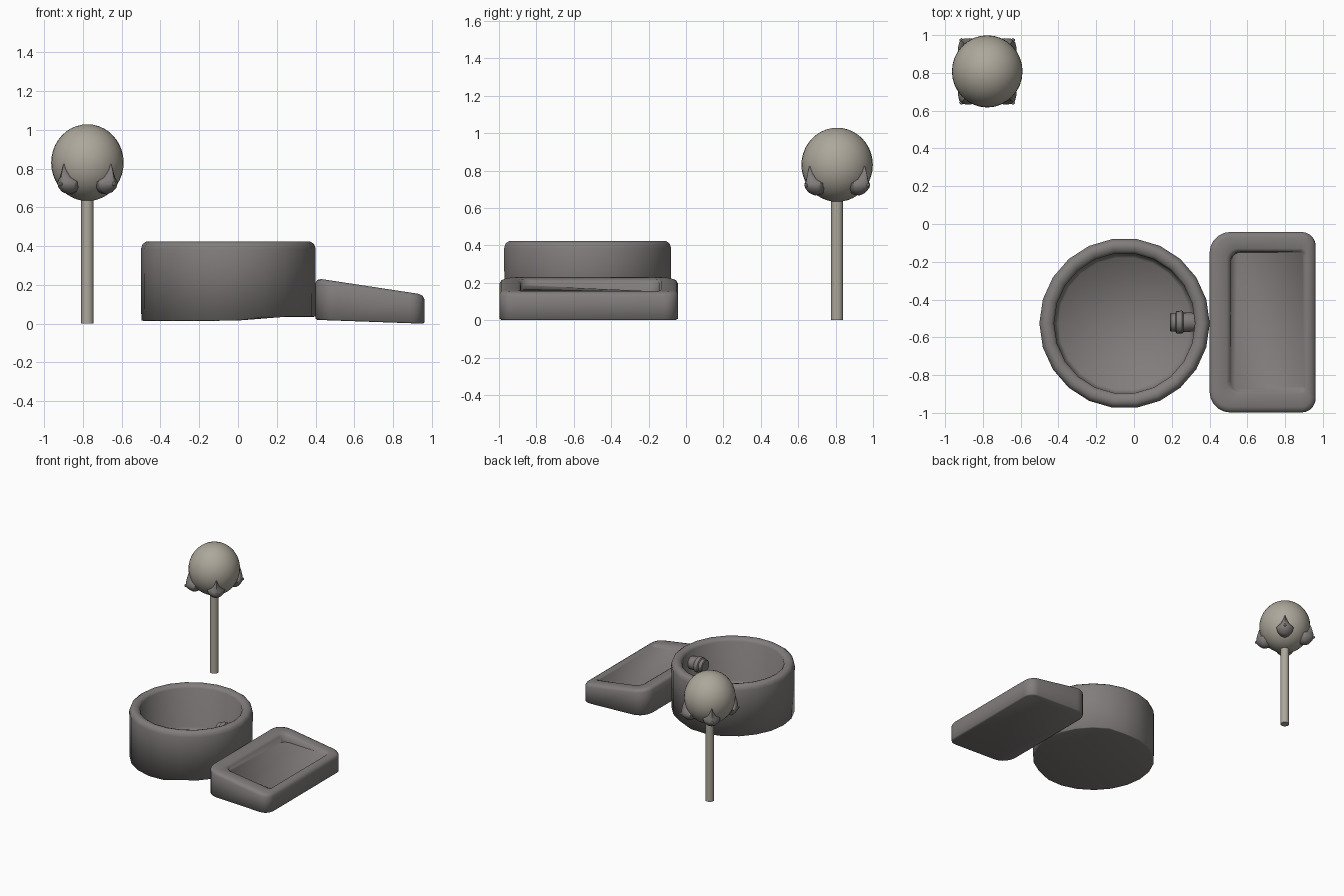
import bpy, bmesh, math
from mathutils import Vector, Matrix

if "Cube" in bpy.data.objects:
    bpy.data.objects.remove(bpy.data.objects["Cube"], do_unlink=True)


def material(name, rgb):
    m = bpy.data.materials.new(name)
    m.use_nodes = True
    m.diffuse_color = (*rgb, 1)
    m.node_tree.nodes["Principled BSDF"].inputs["Base Color"].default_value = (*rgb, 1)
    return m


GREY = material("warm grey", (0.22, 0.205, 0.2))
BEIGE = material("pale stone", (0.42, 0.39, 0.33))


def finish(bm, name, mat, angle=40):
    bmesh.ops.recalc_face_normals(bm, faces=bm.faces)
    me = bpy.data.meshes.new(name)
    bm.to_mesh(me)
    bm.free()
    ob = bpy.data.objects.new(name, me)
    bpy.context.collection.objects.link(ob)
    me.materials.append(mat)
    bpy.ops.object.select_all(action='DESELECT')
    ob.select_set(True)
    bpy.context.view_layer.objects.active = ob
    bpy.ops.object.shade_smooth_by_angle(angle=math.radians(angle))
    return ob


def loft(rings, name, mat, angle=40):
    """Skin a list of equal-length point rings and cap both ends."""
    bm = bmesh.new()
    loops = [[bm.verts.new(p) for p in ring] for ring in rings]
    n = len(loops[0])
    for a, b in zip(loops, loops[1:]):
        for i in range(n):
            j = (i + 1) % n
            bm.faces.new((a[i], a[j], b[j], b[i]))
    bm.faces.new(loops[0])
    bm.faces.new(loops[-1])
    return finish(bm, name, mat, angle)


def lathe(profile, sides, place, name, mat, angle=40):
    """Turn (radius, height) pairs around local z, then place them."""
    rings = []
    for r, h in profile:
        turns = [math.tau * i / sides for i in range(sides)]
        rings.append([place @ Vector((r * math.cos(t), r * math.sin(t), h)) for t in turns])
    return loft(rings, name, mat, angle)


# Round pool with a rounded rim; the underside lifts towards +x
pool = lathe([(0.44, 0.015), (0.449, 0.018), (0.451, 0.385), (0.443, 0.41), (0.425, 0.423),
              (0.405, 0.423), (0.385, 0.415), (0.373, 0.4), (0.371, 0.09), (0.35, 0.06)],
             22, Matrix.Translation((-0.05, -0.526, 0)), "round_pool", GREY, 80)
for v in pool.data.vertices:
    if v.co.z < 0.04:
        v.co.z += 0.02 * min(max(v.co.x / 0.1, 0), 1)

# Water nozzle on the inner wall
lathe([(0.045, 0.19), (0.05, 0.195), (0.05, 0.22), (0.06, 0.225),
       (0.061, 0.255), (0.052, 0.262), (0.05, 0.31), (0.04, 0.335)],
      16, Matrix.Translation((0, -0.52, 0.31)) @ Matrix.Rotation(math.pi / 2, 4, 'Y'),
      "water_nozzle", GREY, 35)


# Sloping tray: rounded rectangles stacked between tilted planes
def rounded_rect(x0, x1, y0, y1, r_left, r_right, height):
    pts = []
    corners = [(x1, y1, r_right, 0), (x0, y1, r_left, 1), (x0, y0, r_left, 2), (x1, y0, r_right, 3)]
    for x, y, r, q in corners:
        cx = x - r if x == x1 else x + r
        cy = y - r if y == y1 else y + r
        for k in range(6):
            a = (q + k / 5) * math.pi / 2
            px, py = cx + r * math.cos(a), cy + r * math.sin(a)
            pts.append((px, py, height(px, py)))
    return pts


def tilt(z_left, z_right):
    return lambda x, y: z_left + (z_right - z_left) * (x - 0.4) / 0.56


def tray_floor(x, y):
    """Shallow floor, highest at the front inner corner."""
    u, v = (0.9 - x) / 0.38, (-0.15 - y) / 0.73
    return 0.146 + u * (0.008 + 0.035 * v)


def tray_ring(inset, height):
    return rounded_rect(0.4 + inset, 0.962 - inset, -0.998 + inset, -0.042 - inset,
                        0.11 - inset, 0.075 - inset, height)


loft([tray_ring(0.01, tilt(0.02, 0.0)),
      tray_ring(0, tilt(0.026, 0.006)),
      tray_ring(0, tilt(0.212, 0.127)),
      tray_ring(0.01, tilt(0.228, 0.143)),
      tray_ring(0.03, tilt(0.235, 0.15)),
      rounded_rect(0.49, 0.915, -0.9, -0.13, 0.06, 0.03, tilt(0.235, 0.15)),
      rounded_rect(0.51, 0.905, -0.885, -0.145, 0.055, 0.025, tilt(0.222, 0.147)),
      rounded_rect(0.515, 0.9, -0.88, -0.15, 0.05, 0.02, tray_floor)],
     "sloping_tray", GREY, 80)

# Lamp pole and globe
CENTRE = Vector((-0.777, 0.808, 0.831))
RADIUS = Vector((0.187, 0.191, 0.198))
lathe([(0.032, 0), (0.032, 0.66)], 16, Matrix.Translation((CENTRE.x, CENTRE.y, 0)), "lamp_pole", BEIGE)
bm = bmesh.new()
bmesh.ops.create_uvsphere(bm, u_segments=32, v_segments=20, radius=1,
                          matrix=Matrix.Translation(CENTRE) @ Matrix.Diagonal((*RADIUS, 1)))
finish(bm, "lamp_globe", BEIGE)

# Four teardrop petals: the tip lies on the globe, the rounded lower part stands proud
HALF = [(0, 0.095), (0.014, 0.055), (0.032, 0.022), (0.064, 0.0), (0.056, -0.032), (0.03, -0.056), (0, -0.066)]
OUTLINE = HALF + [(-t, z) for t, z in HALF[-2:0:-1]]
DROP = -0.098
CORNERS = {"back_left": (1, 1), "back_right": (-1, 1), "front_right": (-1, -1), "front_left": (1, -1)}
for name, (sx, sy) in CORNERS.items():
    out = Vector((sx * 0.64, sy * 0.77, 0)).normalized()
    side = Vector((-out.y, out.x, 0))

    def place(t, z, reach):
        return CENTRE + out * reach + side * t + Vector((0, 0, z + DROP))

    def inside(t, z):
        return math.sqrt(0.19 ** 2 - t * t - (z + DROP) ** 2) - 0.02

    def proud(t, z):
        return 0.184 - 6 * t * t - 7 * min(z, 0) ** 2

    rings = [[place(t * 0.85, z * 0.85, inside(t, z)) for t, z in OUTLINE]]
    for s, lift in ((1, 0), (0.93, 0.01), (0.65, 0.02), (0.25, 0.03)):
        rings.append([place(t * s, z * s - 0.012 * (1 - s), proud(t * s, z * s) + lift)
                      for t, z in OUTLINE])
    loft(rings, "petal_" + name, GREY, 50)

    # Small pin at the middle of the petal
    turn = out.to_track_quat('Z', 'Y').to_matrix().to_4x4()
    lathe([(0.01, 0), (0.01, 0.01), (0.006, 0.014)], 10,
          Matrix.Translation(place(0, -0.012, 0.21)) @ turn, "petal_pin_" + name, BEIGE)
